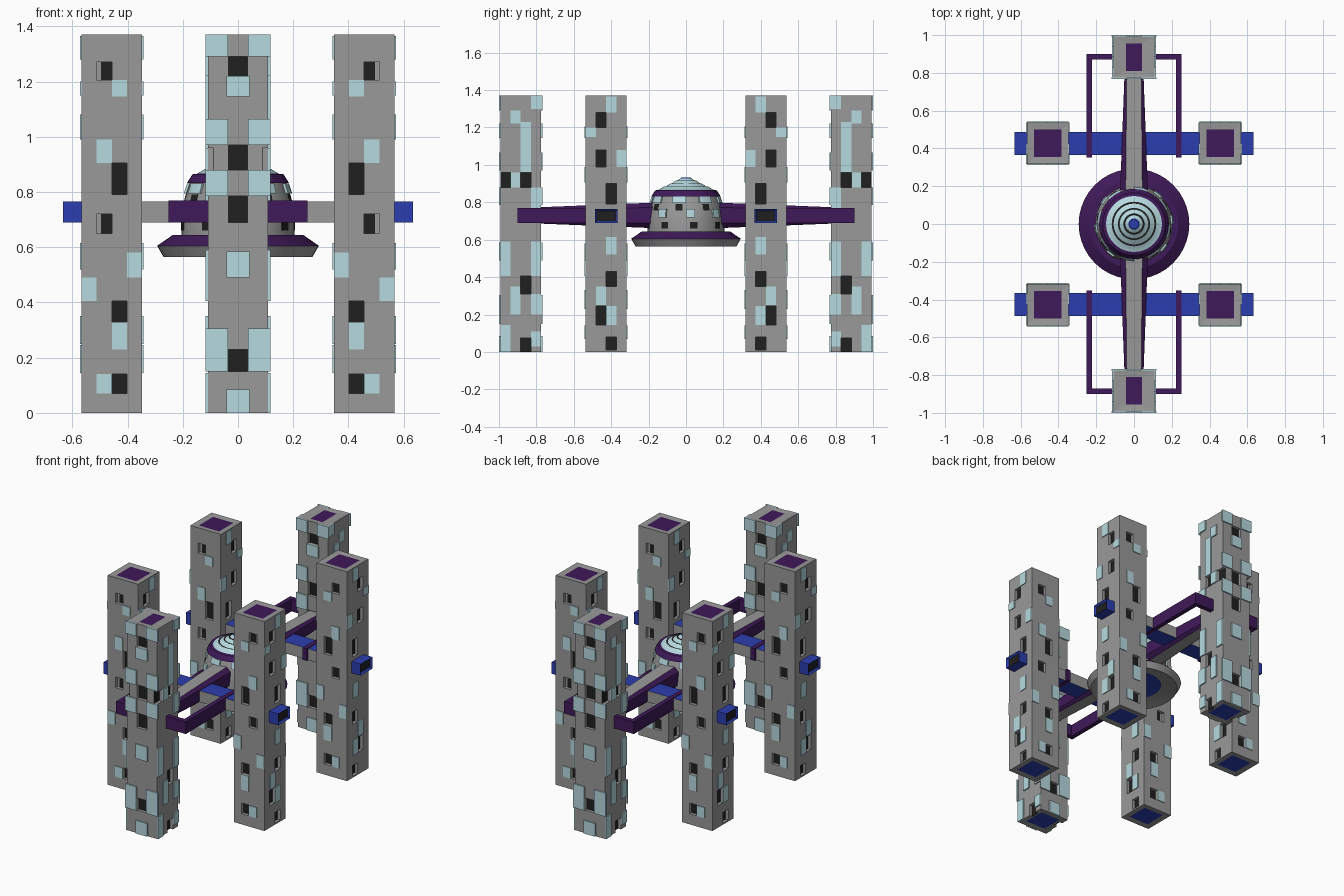
import bpy, bmesh
from math import pi, sin, cos, radians
from mathutils import Matrix, Vector

if "Cube" in bpy.data.objects:
    bpy.data.objects.remove(bpy.data.objects["Cube"])

def mat(name, c):
    m = bpy.data.materials.new(name)
    m.diffuse_color = (*c, 1)
    m.use_nodes = True
    m.node_tree.nodes["Principled BSDF"].inputs["Base Color"].default_value = m.diffuse_color
    return m

GREY, LIGHT, DARK, PURPLE, BLUE = range(5)
MATS = [mat("mid_grey", (.32, .32, .32)), mat("pale_cyan", (.47, .70, .74)),
        mat("dark", (.014, .014, .014)), mat("purple", (.05, .01, .10)),
        mat("blue", (.024, .048, .43))]

def make(bm, name, mirror=None, cutter=None):
    """Turn a bmesh into an object, optionally cut and then mirrored about the origin."""
    bmesh.ops.recalc_face_normals(bm, faces=bm.faces)
    me = bpy.data.meshes.new(name)
    bm.to_mesh(me)
    bm.free()
    for m in MATS:
        me.materials.append(m)
    ob = bpy.data.objects.new(name, me)
    bpy.context.collection.objects.link(ob)
    if cutter:
        b = ob.modifiers.new("recesses", 'BOOLEAN')
        b.object, b.operation, b.solver, b.use_self = cutter, 'DIFFERENCE', 'EXACT', True
    if mirror:
        mm = ob.modifiers.new("mirror", 'MIRROR')
        mm.use_axis = [a in mirror for a in "XYZ"]
        mm.use_mirror_merge = False
    return ob

def box(bm, x0, x1, y0, y1, z0, z1, m=GREY):
    lo, hi = Vector((x0, y0, z0)), Vector((x1, y1, z1))
    M = Matrix.Translation((lo + hi) / 2) @ Matrix.Diagonal((*(hi - lo), 1))
    vs = bmesh.ops.create_cube(bm, size=1, matrix=M)['verts']
    fs = list({f for v in vs for f in v.link_faces})
    for f in fs:
        f.material_index = m
    bm.normal_update()
    return fs

def facing(fs, d):
    return max(fs, key=lambda f: f.normal.dot(Vector(d)))

def inset(bm, f, t, depth, m, sx=1):
    """Inset a face, optionally narrow it in x, and sink it."""
    n, c = f.normal.copy(), f.calc_center_median()
    bmesh.ops.inset_region(bm, faces=[f], thickness=t)
    for v in f.verts:
        v.co.x = c.x + (v.co.x - c.x) * sx
        v.co -= n * depth
    f.material_index = m

H = 1.37

def tower(name, cx, cy, h, y_face, x_face, mirror, thick, sx=1):
    """Square tower; face lists hold (kind, u0, u1, z0, z1)."""
    body, cut, panels, floors = (bmesh.new() for _ in range(4))
    fs = box(body, cx - h, cx + h, cy - h, cy + h, 0, H)
    top, bottom = facing(fs, (0, 0, 1)), facing(fs, (0, 0, -1))
    inset(body, top, h * .47, .004, PURPLE, sx)
    inset(body, bottom, h * .47, .004, BLUE)

    def slab(bm, axis, s, d0, d1, u0, u1, z0, z1, m):
        if axis == 'Y':
            a, b = sorted((cy + s * (h + d0), cy + s * (h + d1)))
            box(bm, cx + u0, cx + u1, a, b, z0, z1, m)
        else:
            a, b = sorted((cx + s * (h + d0), cx + s * (h + d1)))
            box(bm, a, b, cy + u0, cy + u1, z0, z1, m)

    for axis, feats in (('Y', y_face), ('X', x_face)):
        for s in (1, -1):
            for kind, u0, u1, z0, z1 in feats:
                if kind == 'L':
                    slab(panels, axis, s, 0, thick, u0, u1, z0, z1, LIGHT)
                else:
                    slab(cut, axis, s, -.022, .02, u0, u1, z0, z1, GREY)
                    end = u1 - .3 * (u1 - u0) if axis == 'Y' and u1 > .04 else u1
                    slab(floors, axis, s, -.022, -.020, u0, end, z0, z1, DARK)
    c = make(cut, name + "_cutter")
    c.hide_render = True
    c.hide_viewport = True
    make(body, name, mirror, c)
    make(panels, name + "_panels", mirror)
    make(floors, name + "_windows", mirror)

def cols(h, rows):
    return [(k, -h + c * h / 2, -h + (c + 1) * h / 2, a, b) for k, c, a, b in rows]

# Four side towers
tower("side_tower", .457, .427, .11,
      cols(.11, [('D', 2, 1.205, 1.27), ('L', 1, 1.145, 1.205), ('L', 2, .905, .99),
                 ('D', 1, .79, .905), ('D', 2, .65, .72), ('L', 0, .49, .58),
                 ('L', 3, .405, .49), ('D', 1, .33, .405), ('L', 1, .23, .33),
                 ('L', 2, .07, .14), ('D', 1, .07, .14)]),
      cols(.11, [('D', 2, 1.2, 1.28), ('L', 1, 1.28, 1.365), ('L', 3, 1.15, 1.2),
                 ('D', 2, .99, 1.08), ('L', 0, .99, 1.08), ('D', 1, .79, .9),
                 ('L', 1, .52, .615), ('D', 1, .35, .43), ('L', 2, .25, .35),
                 ('D', 2, .145, .245), ('L', 1, .145, .245), ('D', 1, .01, .08)]), "XY", .005)

# Front and rear towers
pairs = [(1.29, 1.37), (.97, 1.065), (.785, .88), (.15, .305)]
yf = [('L', *u, a, b) for a, b in pairs for u in ((-.118, -.036), (.036, .118))]
yf += [('D', -.035, .035, a, b) for a, b in ((1.22, 1.29), (.88, .97), (.69, .785), (.15, .23))]
yf += [('L', -.042, .042, a, b) for a, b in ((1.145, 1.22), (.49, .585), (0, .085))]
tower("end_tower", 0, .884, .109, yf,
      cols(.109, [('L', 0, 1.3, 1.37), ('L', 2, 1.22, 1.29), ('L', 1, .96, 1.23),
                  ('D', 3, .88, .96), ('L', 2, .88, .96), ('D', 1, .88, .96),
                  ('L', 0, .76, .88), ('L', 3, .405, .59), ('L', 0, .405, .59),
                  ('D', 1, .31, .405), ('L', 0, .2, .31), ('L', 2, .2, .35),
                  ('L', 3, 0, .145), ('D', 1, 0, .075), ('L', 0, .03, .11)]), "Y", .008, .6)

# Cross beams: blue above and below, grey front and back
bm = bmesh.new()
fs = box(bm, 0, .5, .365, .487, .69, .765, BLUE)
for d in ((0, 1, 0), (0, -1, 0)):
    facing(fs, d).material_index = GREY
make(bm, "cross_beam", "XY")

# Blue ports at the beam ends
bm = bmesh.new()
fs = box(bm, .5, .633, .365, .487, .69, .765, BLUE)
inset(bm, facing(fs, (1, 0, 0)), .016, 0, DARK)
for f in bm.faces:
    if f.material_index == DARK:
        bmesh.ops.translate(bm, verts=f.verts[:], vec=(-.012, 0, 0))
make(bm, "beam_port", "XY")

# Purple brackets from end towers to beams
bm = bmesh.new()
pts = [(.1, .9), (.252, .9), (.252, .352), (.222, .352), (.222, .87), (.1, .87)]
f = bm.faces.new([bm.verts.new((x, y, .689)) for x, y in pts])
ext = bmesh.ops.extrude_face_region(bm, geom=[f])['geom']
bmesh.ops.translate(bm, vec=(0, 0, .08), verts=[v for v in ext if isinstance(v, bmesh.types.BMVert)])
for f in bm.faces:
    f.material_index = PURPLE
make(bm, "bracket", "XY")

# Tapered spine: grey top and bottom, purple flanks
bm = bmesh.new()
rings = []
for y, a, w, zt, zm in ((0, .046, .08, .075, .045), (.8, .038, .05, .043, .032)):
    sec = [(a, zt), (w, zm), (w, -zm), (a, -zt), (-a, -zt), (-w, -zm), (-w, zm), (-a, zt)]
    rings.append([bm.verts.new((x, y, .73 + z)) for x, z in sec])
for i in range(8):
    j = (i + 1) % 8
    f = bm.faces.new((rings[0][i], rings[0][j], rings[1][j], rings[1][i]))
    f.material_index = GREY if i in (3, 7) else PURPLE
bm.faces.new(rings[1])
make(bm, "spine", "Y")

# Central saucer and dome, lathed
def lathe(bm, prof, n=40):
    st = [[bm.verts.new((r * cos(2 * pi * k / n), r * sin(2 * pi * k / n), z))
           for k in range(n)] for r, z, _ in prof]
    for i in range(len(prof) - 1):
        for k in range(n):
            j = (k + 1) % n
            f = bm.faces.new((st[i][k], st[i][j], st[i + 1][j], st[i + 1][k]))
            f.material_index = prof[i][2]
    bmesh.ops.remove_doubles(bm, verts=bm.verts, dist=1e-5)

bm = bmesh.new()
lathe(bm, [(0, .59, BLUE), (.17, .59, GREY), (.27, .565, GREY), (.293, .605, PURPLE),
           (.235, .645, PURPLE), (.205, .645, GREY), (.205, .70, GREY), (.195, .77, GREY),
           (.175, .832, PURPLE), (.185, .832, PURPLE), (.165, .864, PURPLE),
           (.148, .866, LIGHT), (.118, .884, DARK), (.108, .884, LIGHT), (.085, .900, DARK),
           (.077, .900, LIGHT), (.055, .916, DARK), (.047, .916, LIGHT), (.03, .928, BLUE),
           (.025, .932, BLUE), (0, .932, BLUE)])
dome = make(bm, "saucer_dome")
bpy.context.view_layer.objects.active = dome
dome.select_set(True)
bpy.ops.object.shade_smooth_by_angle(angle=radians(30))

# Panels and windows wrapped round the dome
def dome_r(z):
    t = [(.645, .205), (.70, .205), (.77, .195), (.832, .175)]
    for (a, ra), (b, rb) in zip(t, t[1:]):
        if z <= b:
            return ra + (rb - ra) * (z - a) / (b - a)

def patch(bm, a0, a1, z0, z1, out, m):
    prof = [(dome_r(z0) - .004, z0), (dome_r(z0) + out, z0),
            (dome_r(z1) + out, z1), (dome_r(z1) - .004, z1)]
    st = [[bm.verts.new((r * cos(a), r * sin(a), z)) for r, z in prof]
          for a in (a0 + (a1 - a0) * k / 3 for k in range(4))]
    fs = [bm.faces.new(st[0]), bm.faces.new(st[3])]
    for p, q in zip(st, st[1:]):
        for i in range(4):
            j = (i + 1) % 4
            fs.append(bm.faces.new((p[i], p[j], q[j], q[i])))
    for f in fs:
        f.material_index = m

bm = bmesh.new()
step = pi / 8
for i in range(16):
    a = i * step
    if i % 2:
        patch(bm, a, a + step, .795, .83, .009, LIGHT)
        patch(bm, a + .1, a + .3, .755, .79, .002, DARK)
    else:
        patch(bm, a, a + step * .6, .72, .765, .009, LIGHT)
        patch(bm, a + .1, a + .3, .66, .695, .002, DARK)
make(bm, "dome_panels")
